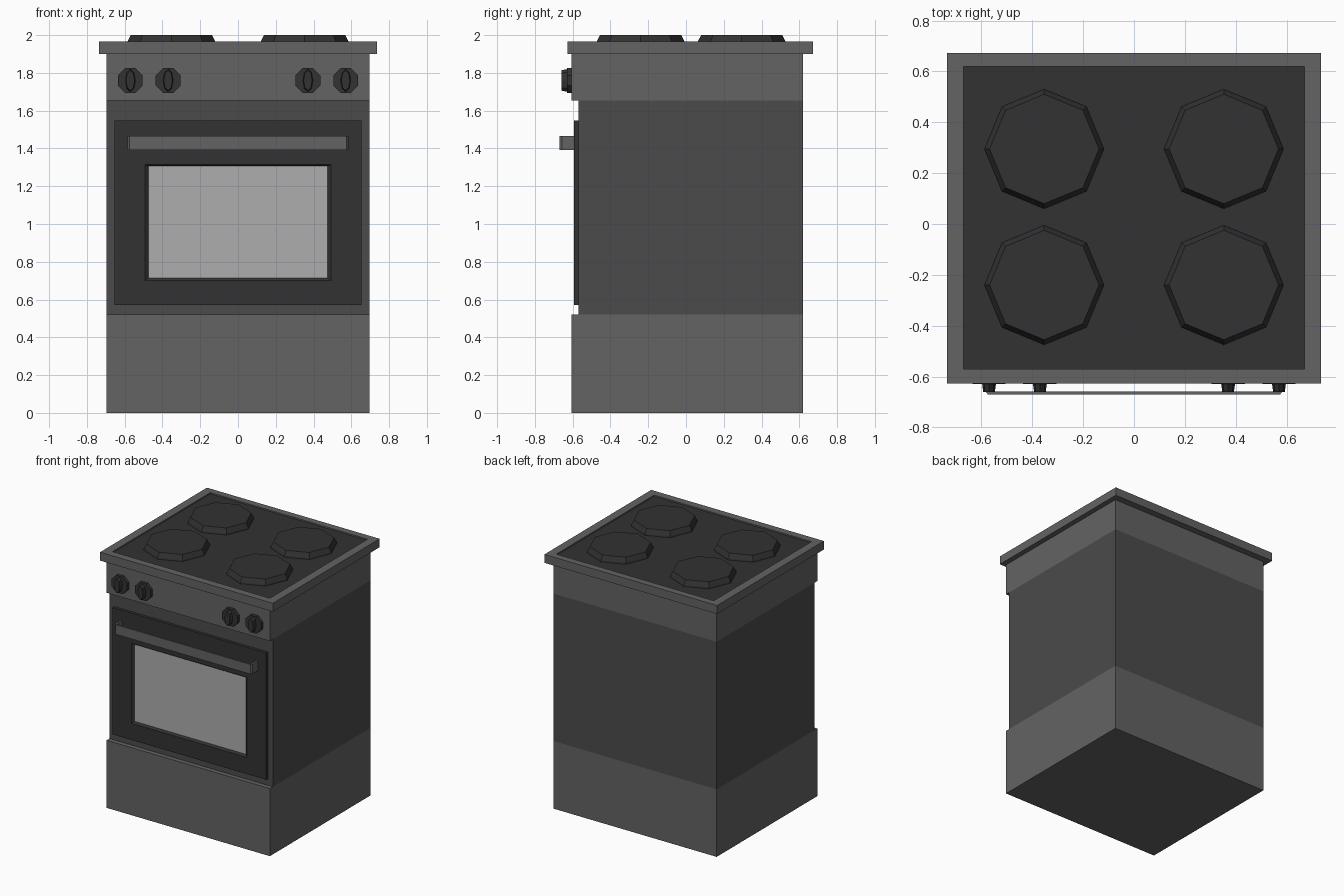
import bpy
import math

if "Cube" in bpy.data.objects:
    bpy.data.objects.remove(bpy.data.objects["Cube"])


def material(name, v):
    m = bpy.data.materials.new(name)
    m.diffuse_color = (v, v, v, 1)
    m.use_nodes = True
    m.node_tree.nodes["Principled BSDF"].inputs["Base Color"].default_value = m.diffuse_color
    return m


LIGHT = material("light_grey", 0.125)
MID = material("mid_grey", 0.07)
DARK = material("dark_grey", 0.032)
GLASS = material("glass_grey", 0.42)


def loft(name, rings, mat, start=True, end=True):
    """Join equal-length loops of points (counterclockwise seen from the last one)."""
    n = len(rings[0])
    verts = [p for ring in rings for p in ring]
    faces = []
    for k in range(len(rings) - 1):
        a, b = k * n, (k + 1) * n
        faces += [(a + i, a + (i + 1) % n, b + (i + 1) % n, b + i) for i in range(n)]
    if start:
        faces.append(tuple(reversed(range(n))))
    if end:
        faces.append(tuple(range(len(verts) - n, len(verts))))
    me = bpy.data.meshes.new(name)
    me.from_pydata(verts, [], faces)
    me.materials.append(mat)
    ob = bpy.data.objects.new(name, me)
    bpy.context.collection.objects.link(ob)
    return ob


def flat(x, y0, y1, z):
    """Horizontal rectangle, symmetric in x."""
    return [(-x, y0, z), (x, y0, z), (x, y1, z), (-x, y1, z)]


def upright(x, z0, z1, y):
    """Front-facing rectangle, symmetric in x."""
    return [(-x, y, z0), (x, y, z0), (x, y, z1), (-x, y, z1)]


def octagon(rx, ry, turn=0.0):
    return [(rx * math.cos(math.radians(45 * i + turn)),
             ry * math.sin(math.radians(45 * i + turn))) for i in range(8)]


# Body: drawer base, recessed oven body, control panel
loft("drawer_base", [flat(0.695, -0.605, 0.62, 0), flat(0.695, -0.605, 0.62, 0.52)], LIGHT)
loft("oven_body", [flat(0.695, -0.57, 0.62, 0.52), flat(0.695, -0.57, 0.62, 1.655)],
     MID, start=False, end=False)
loft("control_panel", [flat(0.695, -0.605, 0.62, 1.655), flat(0.695, -0.605, 0.62, 1.9)],
     LIGHT, end=False)

# Overhanging top with a slightly sunken hob
loft("top_rim", [flat(0.735, -0.627, 0.672, 1.9), flat(0.735, -0.627, 0.672, 1.965),
                 flat(0.67, -0.57, 0.62, 1.965), flat(0.67, -0.57, 0.62, 1.955)],
     LIGHT, end=False)
loft("hob_surface", [flat(0.67, -0.57, 0.62, 1.955)], DARK, start=False)

# Four octagonal burners
for cx in (-0.353, 0.353):
    for cy in (-0.24, 0.295):
        rings = [[(cx + x, cy + y, z) for x, y in octagon(r, r)]
                 for r, z in ((0.235, 1.955), (0.233, 1.965), (0.215, 2.0))]
        loft("burner", rings, DARK, start=False)

# Oven door with bevelled window recess
loft("oven_door", [upright(0.655, 0.572, 1.547, -0.57), upright(0.655, 0.572, 1.547, -0.592),
                   upright(0.492, 0.7, 1.315, -0.592), upright(0.475, 0.715, 1.307, -0.58)],
     DARK, start=False, end=False)
loft("oven_window", [upright(0.475, 0.715, 1.307, -0.58)], GLASS, start=False)

# U-shaped door handle with chamfered corners
half = [(0.575, -0.67), (0.585, -0.657), (0.585, -0.592), (0.57, -0.592), (0.57, -0.658)]
outline = half + [(-x, y) for x, y in reversed(half)]
loft("door_handle", [[(x, y, z) for x, y in outline] for z in (1.393, 1.467)], LIGHT)

# Control knobs: octagonal disc and narrow grip
for kx in (-0.57, -0.37, 0.37, 0.57):
    def knob_rings(specs, turn):
        return [[(kx + x, y, 1.76 + z) for x, z in octagon(rx, rz, turn)]
                for rx, rz, y in specs]
    loft("knob_disc", knob_rings([(0.071, 0.071, -0.605), (0.071, 0.071, -0.63)], 22.5),
         DARK, start=False)
    loft("knob_grip", knob_rings([(0.027, 0.06, -0.63), (0.023, 0.054, -0.66)], 0),
         DARK, start=False)
